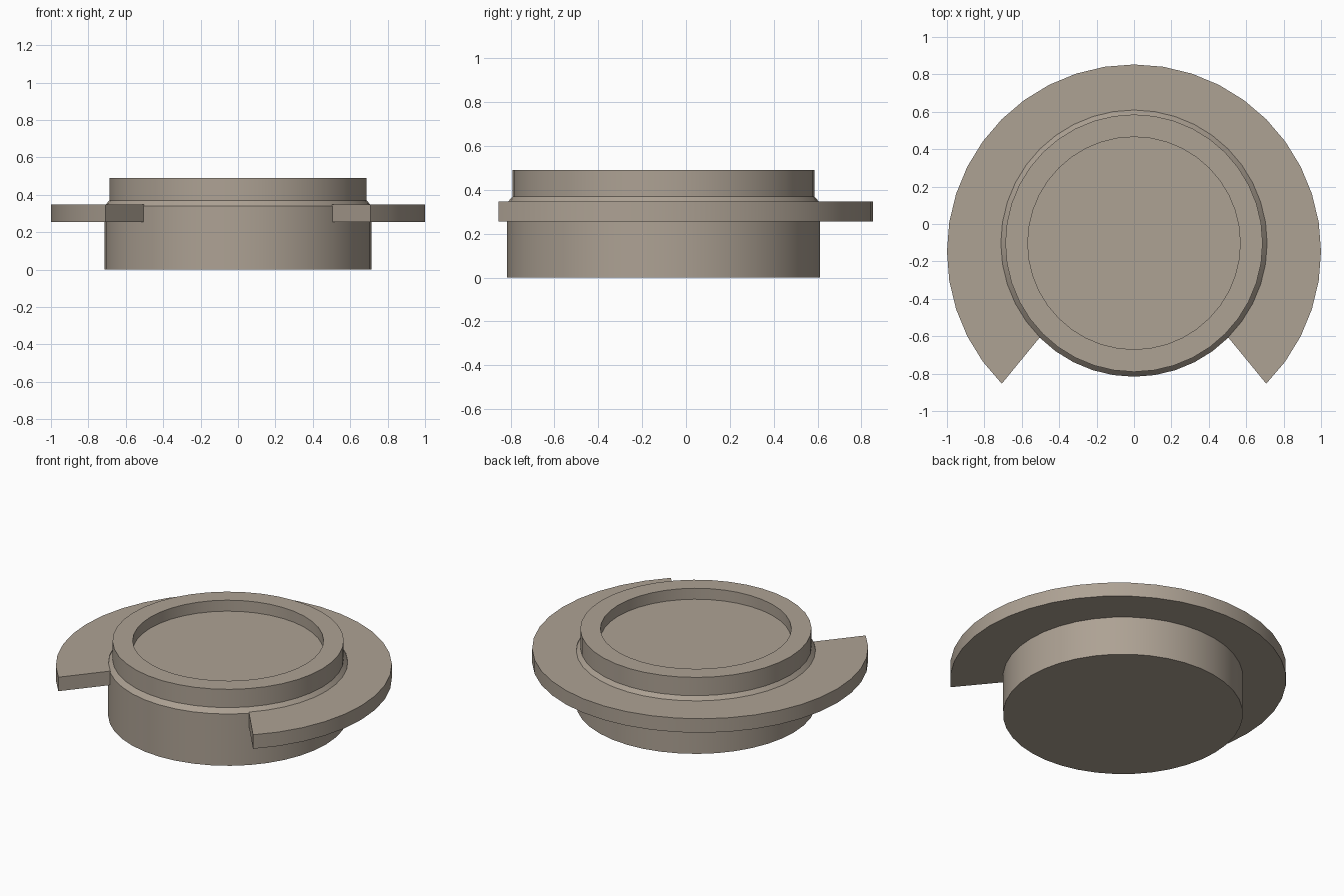
import bpy, bmesh, math

if "Cube" in bpy.data.objects:
    bpy.data.objects.remove(bpy.data.objects["Cube"])

# Single warm grey-brown colour
mat = bpy.data.materials.new("warm_taupe")
mat.diffuse_color = (0.42, 0.36, 0.295, 1.0)
mat.use_nodes = True
mat.node_tree.nodes["Principled BSDF"].inputs["Base Color"].default_value = mat.diffuse_color

BODY_Y = -0.1025    # centre of the round body
FLANGE_Y = -0.147   # centre of the flange's outer arc


def finish(name, bm):
    bmesh.ops.recalc_face_normals(bm, faces=bm.faces)
    mesh = bpy.data.meshes.new(name)
    bm.to_mesh(mesh)
    bm.free()
    mesh.materials.append(mat)
    obj = bpy.data.objects.new(name, mesh)
    bpy.context.collection.objects.link(obj)
    bpy.ops.object.select_all(action='DESELECT')
    obj.select_set(True)
    bpy.context.view_layer.objects.active = obj
    bpy.ops.object.shade_smooth_by_angle(angle=math.radians(30))
    return obj


def lathe(name, profile, y, sides):
    """Revolve (radius, z) points about a vertical axis and cap both ends."""
    bm = bmesh.new()
    rings = []
    for r, z in profile:
        rings.append([bm.verts.new((r * math.cos(a), y + r * math.sin(a), z))
                      for a in (math.tau * i / sides for i in range(sides))])
    for lo, hi in zip(rings, rings[1:]):
        for i in range(sides):
            j = (i + 1) % sides
            bm.faces.new((lo[i], lo[j], hi[j], hi[i]))
    bm.faces.new(rings[0][::-1])
    bm.faces.new(rings[-1])
    return finish(name, bm)


def arc_flange(name, r_in, y_in, r_out, y_out, z0, z1, start, end, steps):
    """Three-quarter plate between two arcs, the outer one slightly offset."""
    bm = bmesh.new()
    sections = []
    for k in range(steps + 1):
        a = math.radians(start + (end - start) * k / steps)
        c, s = math.cos(a), math.sin(a)
        sections.append([bm.verts.new((r * c, y + r * s, z)) for r, y, z in
                         ((r_in, y_in, z0), (r_out, y_out, z0),
                          (r_out, y_out, z1), (r_in, y_in, z1))])
    for p, q in zip(sections, sections[1:]):
        for i in range(4):
            j = (i + 1) % 4
            bm.faces.new((p[i], p[j], q[j], q[i]))
    bm.faces.new(sections[0])
    bm.faces.new(sections[-1][::-1])
    return finish(name, bm)


# Round body: straight wall, chamfer, raised rim and shallow recessed top
lathe("round_body",
      [(0.714, 0.0), (0.714, 0.34), (0.688, 0.37), (0.688, 0.49),
       (0.568, 0.49), (0.568, 0.418)], BODY_Y, 40)

# Open flange wrapped around the back and sides
arc_flange("open_flange", 0.712, BODY_Y, 1.0, FLANGE_Y, 0.255, 0.347, -45, 225, 30)
